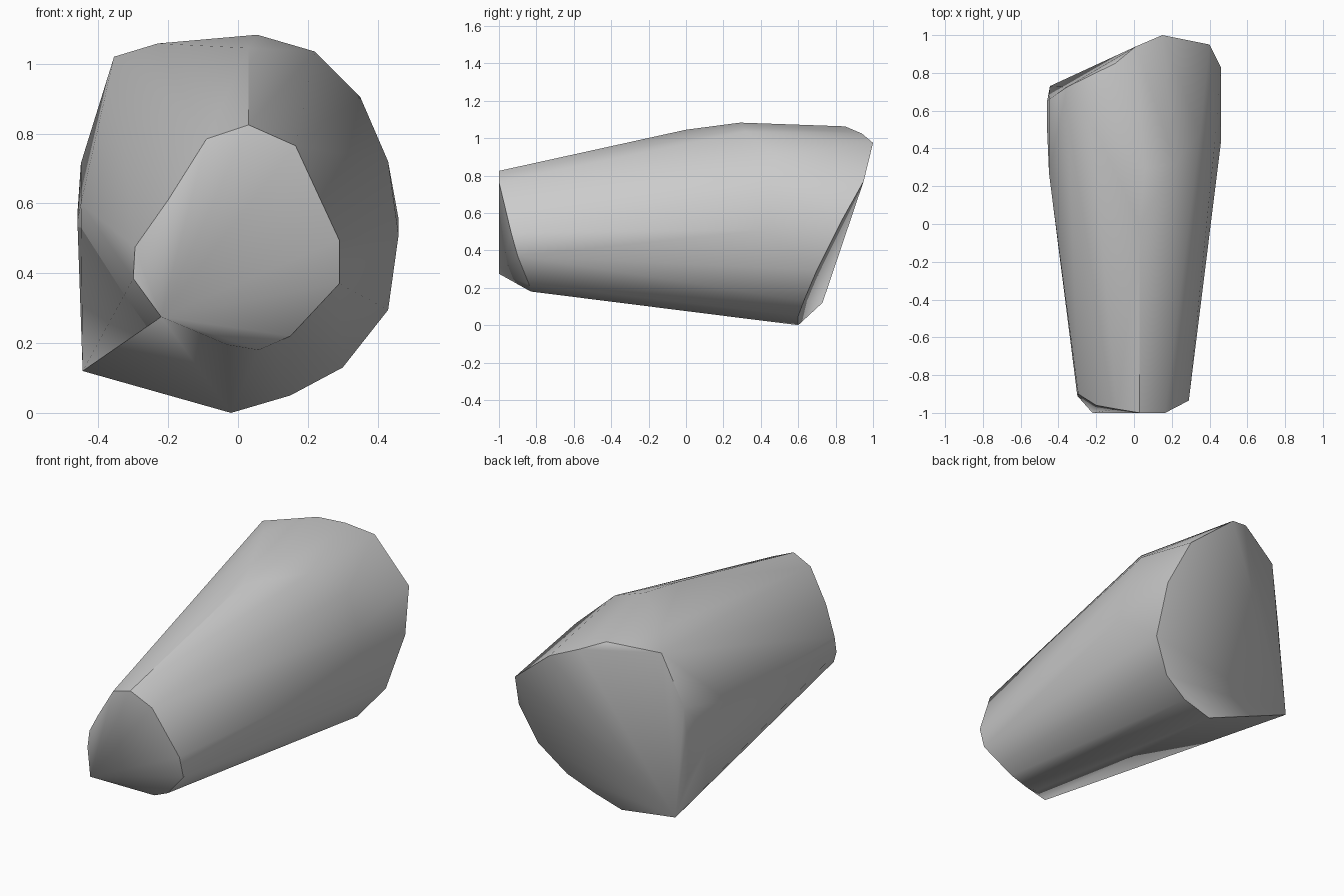
import bpy
import bmesh
from math import radians

# Remove the default cube
default_cube = bpy.data.objects.get("Cube")
if default_cube is not None:
    bpy.data.objects.remove(default_cube, do_unlink=True)


def make_material(name, color):
    """Create one flat colour for both viewport and render."""
    material = bpy.data.materials.new(name)
    material.use_nodes = True
    material.diffuse_color = color
    shader = material.node_tree.nodes["Principled BSDF"]
    shader.inputs["Base Color"].default_value = color
    shader.inputs["Roughness"].default_value = 0.8
    return material


def make_hull(name, sections, material, crease_angle):
    """Stretch a closed skin around a series of cross-sections."""
    mesh = bpy.data.meshes.new(name)
    bm = bmesh.new()
    for section in sections:
        for point in section:
            bm.verts.new(point)
    result = bmesh.ops.convex_hull(bm, input=bm.verts[:])
    unused = set(result["geom_interior"] + result["geom_unused"])
    loose = [item for item in unused
             if isinstance(item, bmesh.types.BMVert) and not item.link_faces]
    bmesh.ops.delete(bm, geom=loose, context="VERTS")
    bmesh.ops.recalc_face_normals(bm, faces=bm.faces[:])
    bm.to_mesh(mesh)
    bm.free()

    body = bpy.data.objects.new(name, mesh)
    bpy.context.collection.objects.link(body)
    mesh.materials.append(material)

    # Smooth the rounded sides while the end rims stay crisp
    bpy.ops.object.select_all(action="DESELECT")
    body.select_set(True)
    bpy.context.view_layer.objects.active = body
    bpy.ops.object.shade_smooth_by_angle(angle=crease_angle)
    return body


# Narrow front rim, starting at its pointed lower corner
front_rim = [
    (-.22, -1, .275), (-.3, -.91, .385), (-.295, -.9, .475),
    (-.2, -.96, .61), (-.09, -.98, .785), (.03, -1, .825),
    (.165, -1, .765), (.29, -.935, .495), (.29, -.9, .37),
    (.15, -.84, .22), (.06, -.83, .18), (-.03, -.85, .195),
]

# Swollen middle of the body
middle_bulge = [
    (-.45, .27, .6), (-.46, .5, .55), (-.23, .55, 1.058),
    (.03, 0, 1.045), (.055, .29, 1.083), (.22, .32, 1.035),
    (.35, .48, .905), (.43, .45, .72), (.46, .43, .51),
]

# Wide slanted rear rim, starting at its pointed lower corner
rear_rim = [
    (-.445, .73, .12), (-.46, .65, .57), (-.45, .66, .715),
    (-.355, .725, 1.02), (-.1, .85, 1.063), (.01, .94, 1.025),
    (.15, 1, .975), (.4, .95, .77), (.46, .83, .555),
    (.43, .7, .295), (.3, .63, .13), (.15, .6, .05), (-.02, .6, 0),
]

grey = make_material("plain grey", (.6, .6, .6, 1))
make_hull("tapered_body", [front_rim, middle_bulge, rear_rim],
          grey, radians(38))
